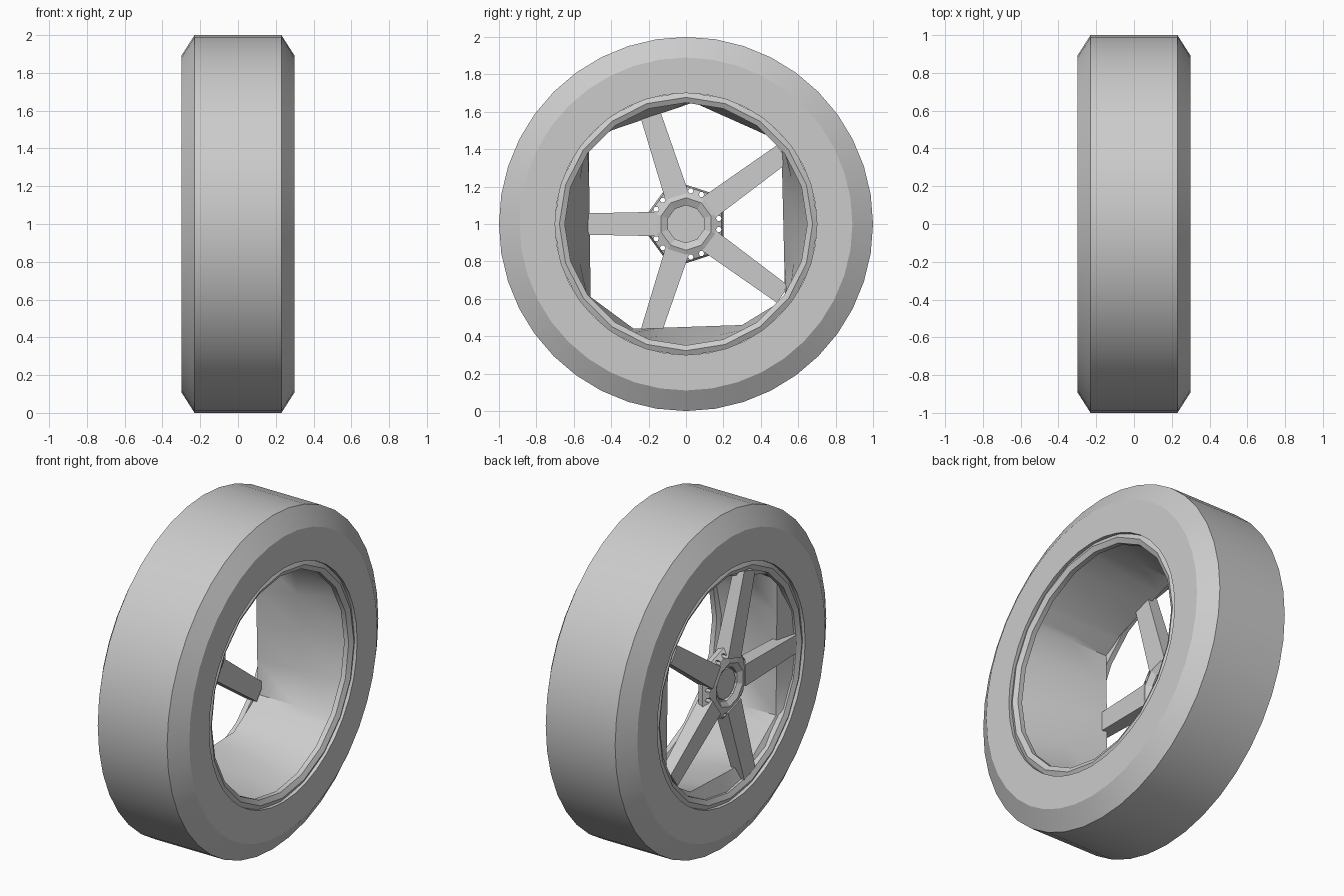
import bpy, bmesh
from math import sin, cos, pi, radians
from mathutils import Vector, Matrix

if "Cube" in bpy.data.objects:
    bpy.data.objects.remove(bpy.data.objects["Cube"])

CENTRE = Vector((0, 0, 1))
SPOKES = [radians(36 + 72 * k) for k in range(5)]


def finish(name, bm, smooth=None):
    bmesh.ops.recalc_face_normals(bm, faces=bm.faces)
    me = bpy.data.meshes.new(name)
    bm.to_mesh(me)
    bm.free()
    ob = bpy.data.objects.new(name, me)
    ob.location = CENTRE
    bpy.context.collection.objects.link(ob)
    if smooth:
        bpy.ops.object.select_all(action='DESELECT')
        ob.select_set(True)
        bpy.context.view_layer.objects.active = ob
        bpy.ops.object.shade_smooth_by_angle(angle=radians(smooth))
    return ob


def loft(name, rings, closed=False, smooth=None):
    """Bridge rings of points; closed joins the last ring to the first."""
    bm = bmesh.new()
    vr = [[bm.verts.new(p) for p in ring] for ring in rings]
    n = len(vr[0])
    pairs = list(zip(vr, vr[1:])) + ([(vr[-1], vr[0])] if closed else [])
    for a, b in pairs:
        for i in range(n):
            j = (i + 1) % n
            bm.faces.new((a[i], a[j], b[j], b[i]))
    return finish(name, bm, smooth)


def circle(x, r, n, start=0.0):
    return [(x, r * cos(start + 2 * pi * i / n), r * sin(start + 2 * pi * i / n))
            for i in range(n)]


def lathe(name, profile, n, start=0.0, smooth=None):
    return loft(name, [circle(x, r, n, start) for x, r in profile], True, smooth)


# tyre
lathe("tyre", [(-0.3, 0.70), (-0.3, 0.89), (-0.23, 1.0), (0.23, 1.0),
               (0.3, 0.89), (0.3, 0.70)], 40, smooth=25)

# rim lips on both sides
for side, label in ((-1, "outer"), (1, "inner")):
    prof = [(side * (0.265 + 0.03 * cos(a)), 0.677 + 0.033 * sin(a))
            for a in [i * pi / 3 for i in range(6)]]
    lathe(label + "_rim_lip", prof, 20, smooth=40)

# rim barrel: round at both lips, coarse polygon opening near the spokes
opening = [(0.51, 0.44), (0.53, -0.40), (0.30, -0.54), (-0.28, -0.56), (-0.51, -0.39),
           (-0.52, 0.42), (-0.40, 0.50), (0.04, 0.65)]
STEPS = 4
poly = []
for i, p in enumerate(opening):
    a, b = Vector(p), Vector(opening[(i + 1) % len(opening)])
    poly += [a.lerp(b, k / STEPS) for k in range(STEPS)]


def blend(x, t):
    return [(x, *p.lerp(p.normalized() * 0.69, t)) for p in poly]


loft("rim_barrel", [blend(-0.28, 1), blend(-0.24, 0), blend(0.0, 0.4), blend(0.28, 1)],
     smooth=30)

# spokes
for k, ang in enumerate(SPOKES):
    bm = bmesh.new()
    bmesh.ops.create_cube(bm, size=1)
    for v in bm.verts:
        tip = v.co.y > 0
        v.co = ((-0.25 if tip else -0.245) + v.co.x * (0.07 if tip else 0.09),
                0.64 if tip else 0.15,
                v.co.z * (0.11 if tip else 0.13))
    bm.transform(Matrix.Rotation(ang, 4, 'X'))
    finish(f"spoke_{k + 1}", bm)

# hub ring with a recessed centre cap
hub = lathe("hub_ring", [(-0.27, 0.10), (-0.29, 0.13), (-0.275, 0.185), (-0.25, 0.21),
                         (-0.215, 0.20), (-0.19, 0.14), (-0.21, 0.10)], 10, radians(18))
bm = bmesh.new()
bmesh.ops.create_cone(bm, cap_ends=True, segments=10, radius1=0.105, radius2=0.09, depth=0.04,
                      matrix=Matrix.Translation((-0.245, 0, 0)) @ Matrix.Rotation(-pi / 2, 4, 'Y'))
finish("hub_cap", bm)

# small holes through the hub beside each spoke root
bm = bmesh.new()
for ang in SPOKES:
    for off in (-0.46, 0.46):
        a = ang + off
        bmesh.ops.create_cone(bm, cap_ends=True, segments=6, radius1=0.015, radius2=0.015, depth=0.3,
                              matrix=Matrix.Translation((-0.24, 0.178 * cos(a), 0.178 * sin(a)))
                              @ Matrix.Rotation(pi / 2, 4, 'Y'))
cutter = finish("hub_hole_cutter", bm)
cutter.hide_render = True
cutter.hide_set(True)
mod = hub.modifiers.new("holes", 'BOOLEAN')
mod.operation = 'DIFFERENCE'
mod.object = cutter
